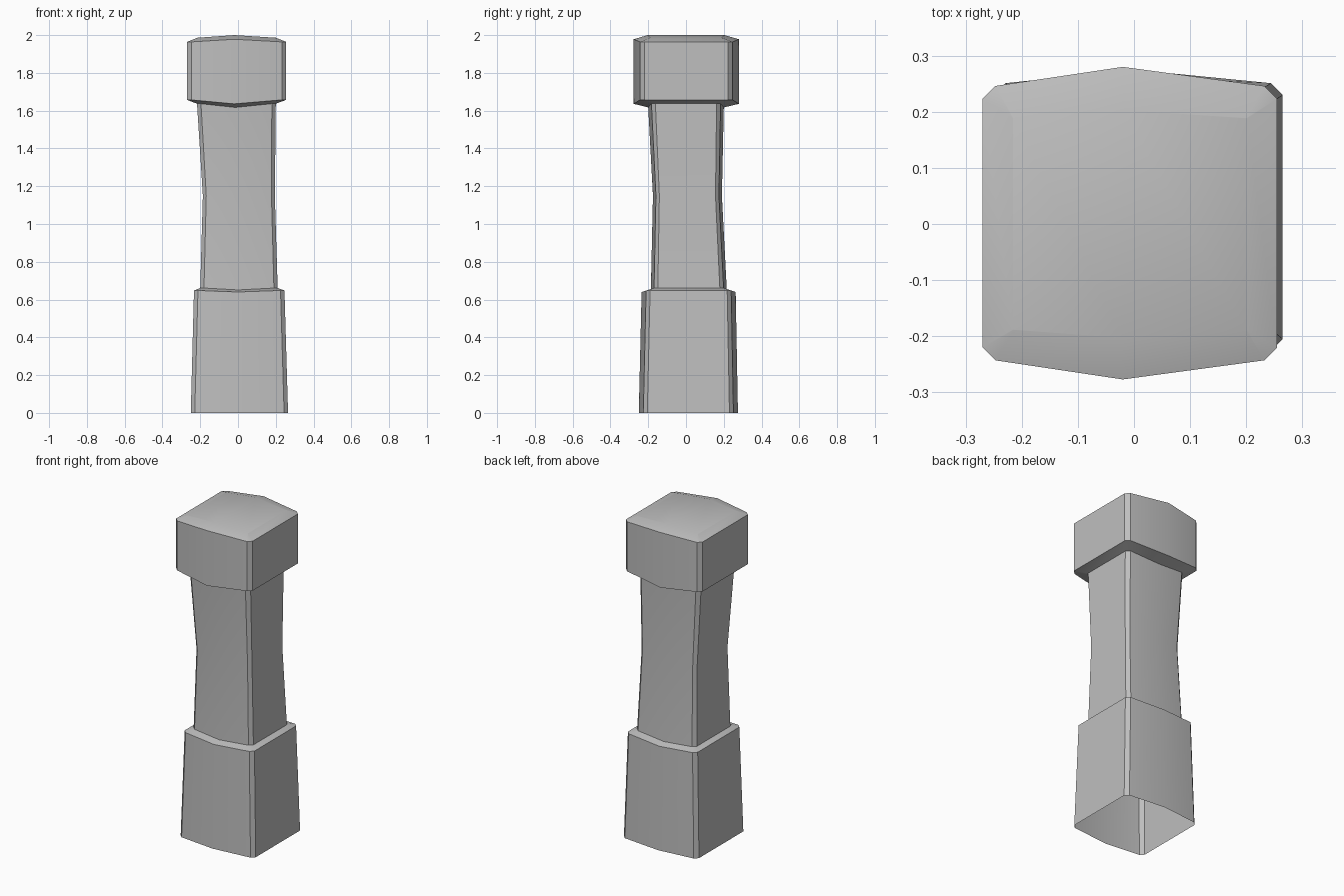
import bpy
import bmesh

cube = bpy.data.objects.get("Cube")
if cube:
    bpy.data.objects.remove(cube, do_unlink=True)

stone = bpy.data.materials.new("grey stone")
stone.use_nodes = True
colour = (0.52, 0.52, 0.52, 1)
stone.diffuse_color = colour
stone.node_tree.nodes["Principled BSDF"].inputs["Base Color"].default_value = colour


def ring(bm, z, z_mid, left, right, front, back, bulge, cut, mid):
    """Chamfered rectangle whose front and back swell towards the middle."""
    f, b = front + bulge, back - bulge
    points = [
        (mid, front, z_mid), (right - cut, f, z), (right, f + cut, z),
        (right, b - cut, z), (right - cut, b, z), (mid, back, z_mid),
        (left + cut, b, z), (left, b - cut, z),
        (left, f + cut, z), (left + cut, f, z),
    ]
    return [bm.verts.new(p) for p in points]


# Sections: corner z, middle z, left, right, front, back, bulge, chamfer, middle x
sections = [
    # plinth, open underneath
    (0, 0, -0.25, 0.265, -0.25, 0.275, 0.024, 0.021, 0.0),
    (0.648, 0.64, -0.233, 0.246, -0.235, 0.263, 0.024, 0.021, 0.0),
    # shaft with a narrow waist
    (0.661, 0.651, -0.2, 0.21, -0.186, 0.216, 0.017, 0.02, 0.0),
    (1.15, 1.15, -0.186, 0.195, -0.175, 0.19, 0.016, 0.018, 0.0),
    (1.637, 1.617, -0.217, 0.2, -0.2, 0.2, 0.017, 0.021, -0.015),
    # head block
    (1.657, 1.636, -0.27, 0.255, -0.277, 0.28, 0.034, 0.023, -0.02),
    (1.964, 1.978, -0.27, 0.255, -0.277, 0.28, 0.034, 0.023, -0.02),
    # crown
    (1.986, 2.0, -0.216, 0.201, -0.203, 0.203, 0.014, 0.001, -0.02),
]

bm = bmesh.new()
rings = [ring(bm, *s) for s in sections]
for low, high in zip(rings, rings[1:]):
    for i in range(len(low)):
        j = (i + 1) % len(low)
        bm.faces.new((low[i], low[j], high[j], high[i]))

# Low gabled top, ridge running front to back
top = rings[-1]
bm.faces.new(top[:6])
bm.faces.new(top[5:] + top[:1])
bmesh.ops.recalc_face_normals(bm, faces=bm.faces)

mesh = bpy.data.meshes.new("pillar")
bm.to_mesh(mesh)
bm.free()
mesh.materials.append(stone)
pillar = bpy.data.objects.new("pillar", mesh)
bpy.context.collection.objects.link(pillar)

# Soft swelling faces, crisp chamfers
bpy.ops.object.select_all(action="DESELECT")
pillar.select_set(True)
bpy.context.view_layer.objects.active = pillar
bpy.ops.object.shade_smooth_by_angle(angle=0.45)
